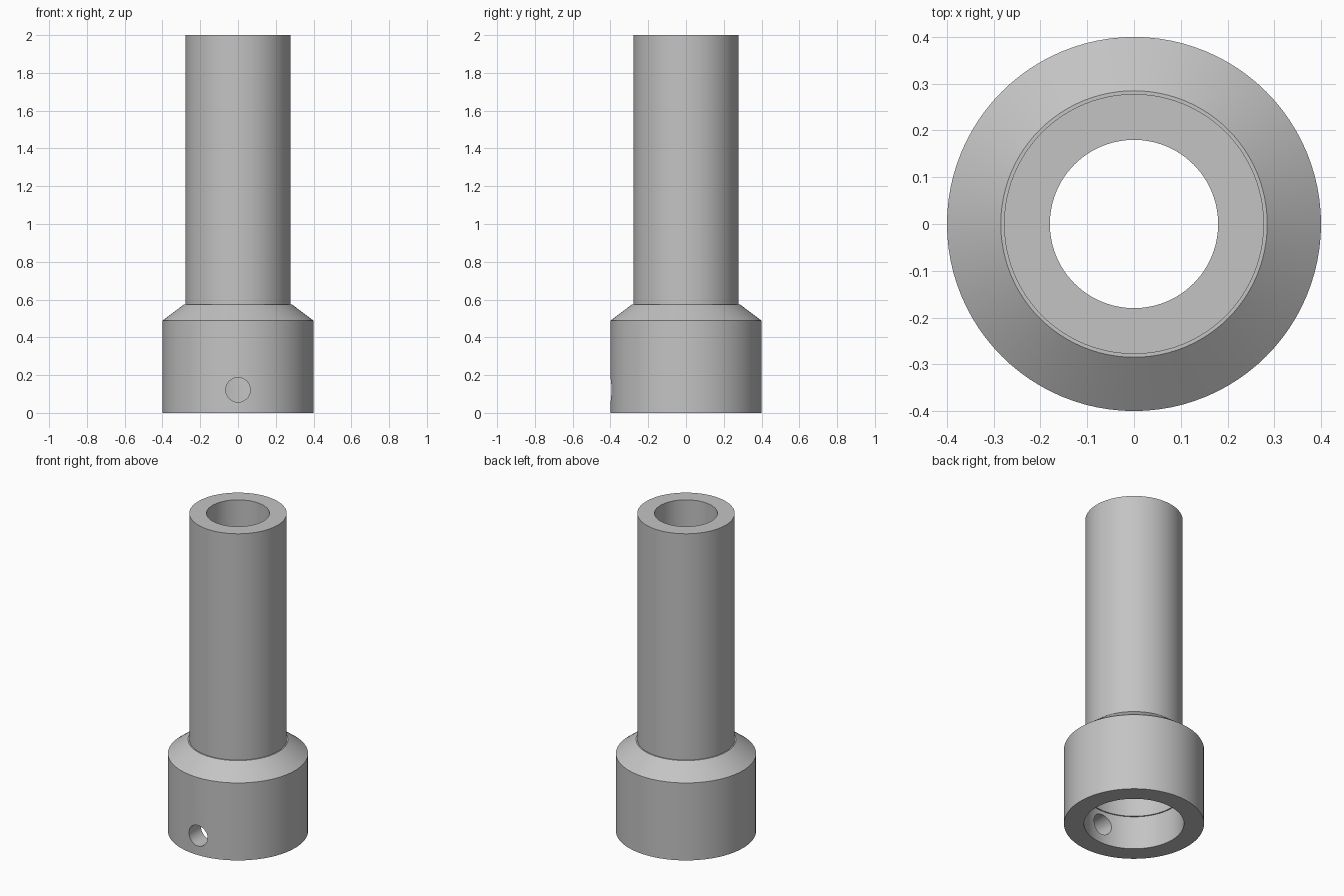
import bpy, bmesh, math

cube = bpy.data.objects.get("Cube")
if cube:
    bpy.data.objects.remove(cube, do_unlink=True)

SIDES = 96

grey = bpy.data.materials.new("plain grey")
grey.use_nodes = True
colour = (0.55, 0.55, 0.55, 1)
grey.diffuse_color = colour
grey.node_tree.nodes["Principled BSDF"].inputs["Base Color"].default_value = colour


def lathe(name, profile):
    """Turn a closed (radius, height) outline around the z axis."""
    bm = bmesh.new()
    rings = []
    for i in range(SIDES):
        a = 2 * math.pi * i / SIDES
        rings.append([bm.verts.new((r * math.cos(a), r * math.sin(a), z)) for r, z in profile])
    n = len(profile)
    for i in range(SIDES):
        here, nxt = rings[i], rings[(i + 1) % SIDES]
        for j in range(n):
            k = (j + 1) % n
            bm.faces.new((here[j], nxt[j], nxt[k], here[k]))
    bmesh.ops.recalc_face_normals(bm, faces=bm.faces)
    mesh = bpy.data.meshes.new(name)
    bm.to_mesh(mesh)
    bm.free()
    mesh.materials.append(grey)
    obj = bpy.data.objects.new(name, mesh)
    bpy.context.collection.objects.link(obj)
    return obj


# Stepped tube: wide socket, sloped shoulder, long neck, stepped bore
adapter = lathe("tube_adapter", [
    (0.4, 0), (0.4, 0.488), (0.285, 0.575), (0.278, 0.575), (0.278, 2),
    (0.18, 2), (0.18, 0.488), (0.278, 0.488), (0.278, 0.21), (0.285, 0.21), (0.285, 0),
])

# Set-screw hole through the front wall of the socket
bpy.ops.mesh.primitive_cylinder_add(vertices=48, radius=0.065, depth=0.3,
                                    location=(0, -0.35, 0.122),
                                    rotation=(math.pi / 2, 0, 0))
cutter = bpy.context.object
cutter.name = "screw_hole_cutter"
cutter.hide_render = True
cutter.data.materials.append(grey)

cut = adapter.modifiers.new("screw_hole", "BOOLEAN")
cut.operation = "DIFFERENCE"
cut.solver = "EXACT"
cut.object = cutter

bpy.ops.object.select_all(action="DESELECT")
adapter.select_set(True)
bpy.context.view_layer.objects.active = adapter
bpy.ops.object.modifier_apply(modifier=cut.name)
bpy.data.objects.remove(cutter, do_unlink=True)
bpy.ops.object.shade_smooth_by_angle(angle=math.radians(30))
